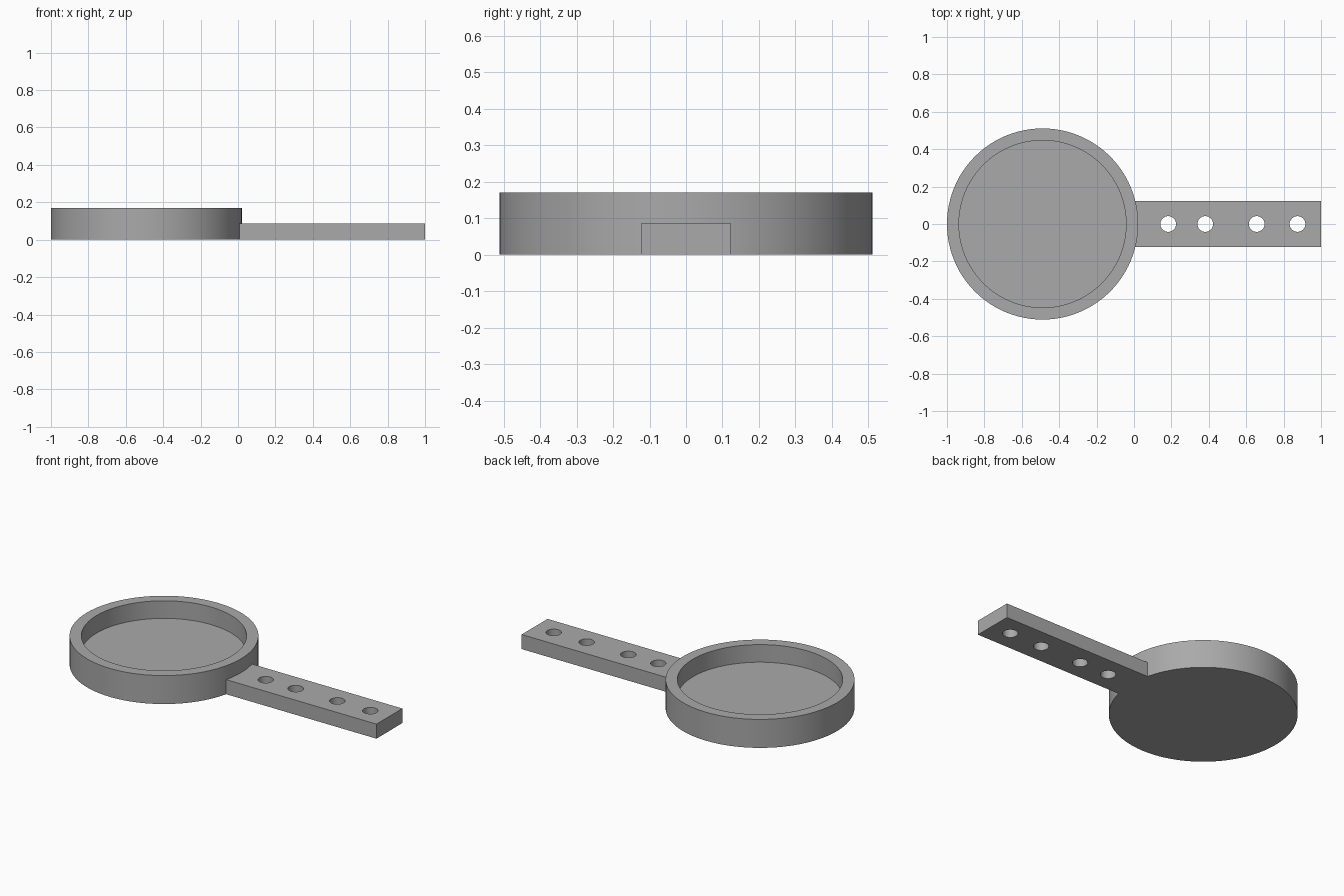
import bpy, bmesh, math

cube = bpy.data.objects.get("Cube")
if cube:
    bpy.data.objects.remove(cube, do_unlink=True)

PAN_X, OUTER, INNER = -0.489, 0.511, 0.447
PAN_H, FLOOR_Z = 0.17, 0.065
HANDLE_W, HANDLE_H = 0.244, 0.087
HOLES, HOLE_R = (0.183, 0.381, 0.656, 0.874), 0.042

grey = bpy.data.materials.new("plain grey")
grey.use_nodes = True
colour = (0.4, 0.4, 0.4, 1)
grey.diffuse_color = colour
grey.node_tree.nodes["Principled BSDF"].inputs["Base Color"].default_value = colour


def cylinder(name, x, radius, z0, z1, sides):
    bpy.ops.mesh.primitive_cylinder_add(vertices=sides, radius=radius, depth=z1 - z0,
                                        location=(x, 0, (z0 + z1) / 2))
    ob = bpy.context.object
    ob.name = name
    return ob


def apply_boolean(target, tool, operation):
    mod = target.modifiers.new(operation.lower(), "BOOLEAN")
    mod.object, mod.operation, mod.solver = tool, operation, "EXACT"
    bpy.ops.object.select_all(action="DESELECT")
    target.select_set(True)
    bpy.context.view_layer.objects.active = target
    bpy.ops.object.modifier_apply(modifier=mod.name)
    bpy.data.objects.remove(tool, do_unlink=True)


def finish(ob):
    ob.data.materials.clear()
    ob.data.materials.append(grey)
    bpy.ops.object.select_all(action="DESELECT")
    ob.select_set(True)
    bpy.context.view_layer.objects.active = ob
    bpy.ops.object.shade_smooth_by_angle(angle=math.radians(30))


# Round shallow pan: the top face is inset to a rim and sunk to the floor
pan = cylinder("round_pan", PAN_X, OUTER, 0, PAN_H, 96)
bm = bmesh.new()
bm.from_mesh(pan.data)
top = max(bm.faces, key=lambda f: f.calc_center_median().z)
inset = OUTER - INNER
bmesh.ops.inset_region(bm, faces=[top], thickness=inset, use_even_offset=True)
sunk = bmesh.ops.extrude_discrete_faces(bm, faces=[top])["faces"]
bmesh.ops.translate(bm, verts=sunk[0].verts, vec=(0, 0, FLOOR_Z - PAN_H))
bm.to_mesh(pan.data)
bm.free()
finish(pan)

# Flat bar handle, its inner end cut to fit against the pan wall
start = -0.04
bpy.ops.mesh.primitive_cube_add(size=1, location=((start + 1) / 2, 0, HANDLE_H / 2))
handle = bpy.context.object
handle.name = "handle"
handle.scale = (1 - start, HANDLE_W, HANDLE_H)
bpy.ops.object.transform_apply(location=False, rotation=False, scale=True)
apply_boolean(handle, cylinder("pan_cutter", PAN_X, OUTER, -0.1, 0.3, 96), "DIFFERENCE")

# Round holes through the handle
for x in HOLES:
    apply_boolean(handle, cylinder("hole_cutter", x, HOLE_R, -0.1, 0.3, 32), "DIFFERENCE")
finish(handle)
